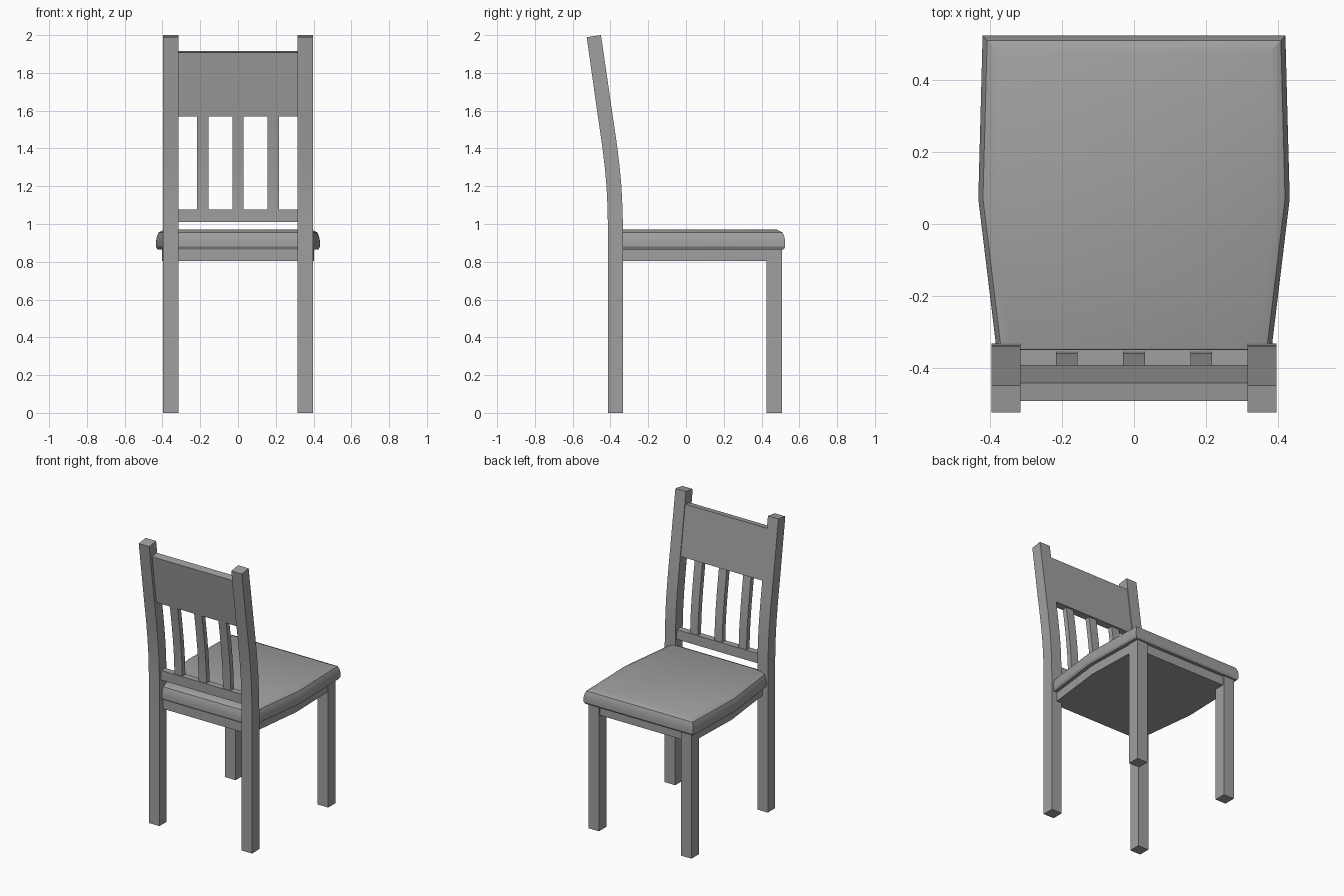
import bpy, bmesh
from mathutils import Vector

if "Cube" in bpy.data.objects:
    bpy.data.objects.remove(bpy.data.objects["Cube"])

mat = bpy.data.materials.new("grey wood")
mat.diffuse_color = (0.35, 0.35, 0.35, 1)
mat.use_nodes = True
mat.node_tree.nodes["Principled BSDF"].inputs["Base Color"].default_value = mat.diffuse_color

# Side curve of the backrest: (height, front y, back y)
CURVE = [(0, -.333, -.413), (.97, -.333, -.413), (1.1, -.337, -.416),
         (1.2, -.342, -.421), (1.3, -.351, -.430), (1.4, -.363, -.442),
         (1.5, -.377, -.456), (1.6, -.392, -.471), (2.0, -.450, -.5255)]


def finish(bm, name):
    bmesh.ops.recalc_face_normals(bm, faces=bm.faces)
    me = bpy.data.meshes.new(name)
    bm.to_mesh(me)
    bm.free()
    me.materials.append(mat)
    ob = bpy.data.objects.new(name, me)
    bpy.context.collection.objects.link(ob)
    bpy.context.view_layer.objects.active = ob
    ob.select_set(True)
    bpy.ops.object.shade_smooth_by_angle(angle=0.5)
    ob.select_set(False)
    return ob


def loft(name, rings):
    """Skin a stack of equal-length rings and cap both ends."""
    bm = bmesh.new()
    vs = [[bm.verts.new(p) for p in r] for r in rings]
    n = len(rings[0])
    for a, b in zip(vs, vs[1:]):
        for i in range(n):
            j = (i + 1) % n
            bm.faces.new((a[i], a[j], b[j], b[i]))
    bm.faces.new(vs[0])
    bm.faces.new(vs[-1])
    return finish(bm, name)


def curve_at(z):
    for (z0, f0, b0), (z1, f1, b1) in zip(CURVE, CURVE[1:]):
        if z <= z1:
            t = (z - z0) / (z1 - z0)
            return f0 + t * (f1 - f0), b0 + t * (b1 - b0)
    return CURVE[-1][1:]


def curved_bar(name, x0, x1, z0, z1, front_in=0, back_in=0, tilt=0):
    """Bar following the backrest curve, recessed from its front and back."""
    zs = [z0] + [c[0] for c in CURVE if z0 < c[0] < z1] + [z1]
    rings = []
    for z in zs:
        f, b = curve_at(z)
        f, b = f - front_in, b + back_in
        zb = z - tilt if z == z1 else z
        rings.append([(x0, f, z), (x1, f, z), (x1, b, zb), (x0, b, zb)])
    return loft(name, rings)


def inset(pts, d):
    """Offset a counter-clockwise outline inwards by d with mitred corners."""
    out = []
    for i, p in enumerate(pts):
        p = Vector(p)
        e0 = (p - Vector(pts[i - 1])).normalized()
        e1 = (Vector(pts[(i + 1) % len(pts)]) - p).normalized()
        n0, n1 = Vector((-e0.y, e0.x)), Vector((-e1.y, e1.x))
        out.append(p + (n0 + n1) * d / (1 + n0.dot(n1)))
    return out


def slab(name, outline, levels):
    loft(name, [[(p.x, p.y, z) for p in inset(outline, d)] for d, z in levels])


def mirrored(half):
    return half + [(-x, y) for x, y in reversed(half)]


# Posts and front legs
for side, s in (("left", -1), ("right", 1)):
    x0, x1 = sorted((s * .316, s * .397))
    curved_bar("back_post_" + side, x0, x1, 0, 2.0, tilt=.011)
    loft("front_leg_" + side,
         [[(x0, .425, z), (x1, .425, z), (x1, .507, z), (x0, .507, z)]
          for z in (0, .872)])

# Backrest panel, lower rail and slats
curved_bar("back_panel", -.32, .32, 1.57, 1.915, .005, .02, tilt=.008)
curved_bar("lower_rail", -.32, .32, 1.01, 1.077, .014, .02)
for i, x in enumerate((-.187, 0, .187)):
    curved_bar(f"slat_{i + 1}", x - .03, x + .03, 1.07, 1.58, .019, .026)

# Padded seat with rounded rim, and the apron slab under it
slab("seat", mirrored([(.379, -.385), (.434, .07), (.422, .525)]),
     [(.008, .866), (0, .88), (0, .91), (.005, .935),
      (.013, .955), (.045, .97)])
slab("apron", mirrored([(.350, -.375), (.403, .07), (.390, .495)]),
     [(0, .803), (0, .868)])
